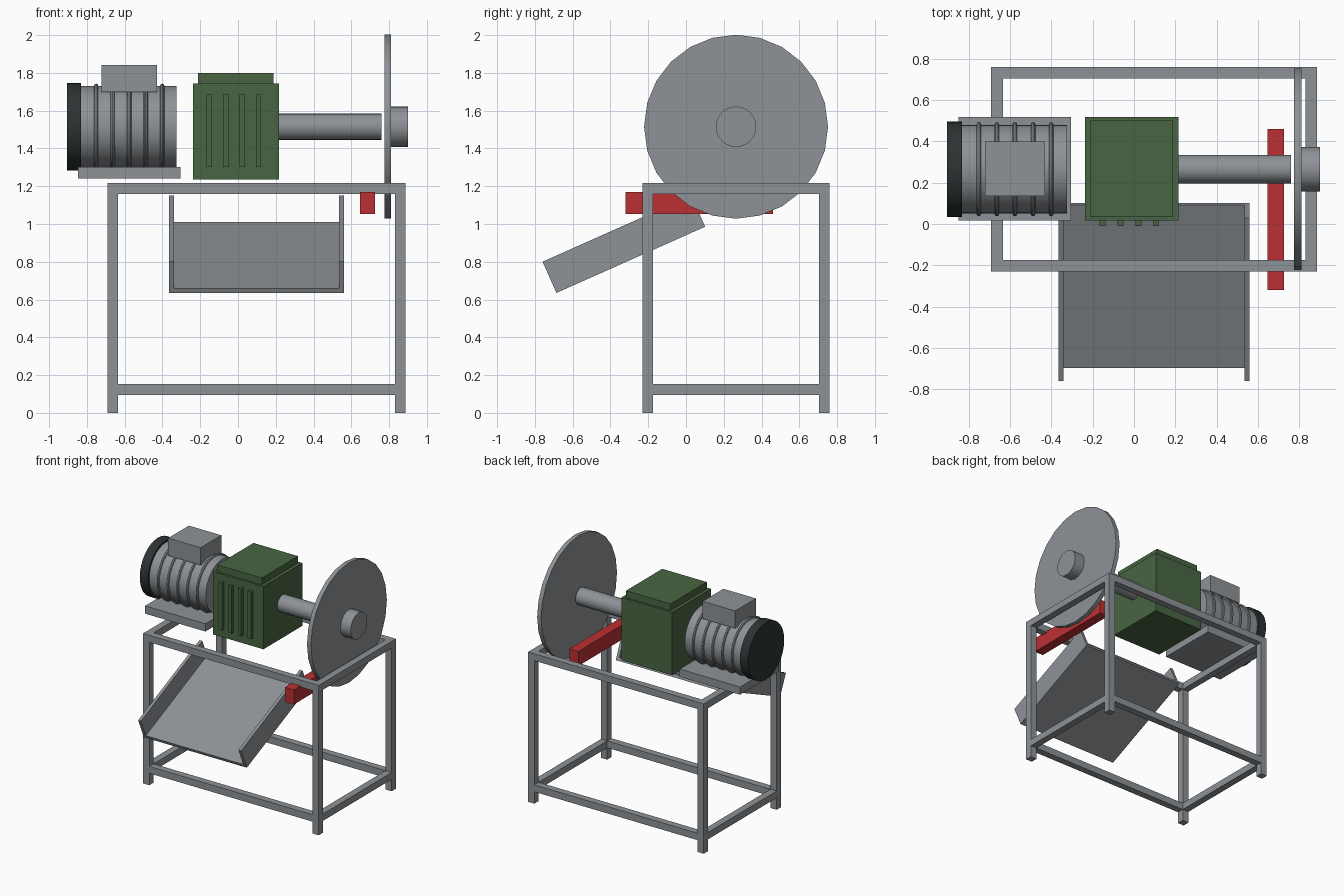
import bpy
import math
from mathutils import Matrix, Vector

cube = bpy.data.objects.get("Cube")
if cube:
    bpy.data.objects.remove(cube, do_unlink=True)


def material(name, r, g, b):
    m = bpy.data.materials.new(name)
    m.use_nodes = True
    m.diffuse_color = (r, g, b, 1)
    m.node_tree.nodes["Principled BSDF"].inputs["Base Color"].default_value = (r, g, b, 1)
    return m


STEEL = material("steel grey", 0.27, 0.29, 0.31)
GREEN = material("machine green", 0.067, 0.13, 0.056)
RED = material("safety red", 0.5, 0.03, 0.032)
DARK = material("dark cover", 0.024, 0.034, 0.033)


def finish(name, mat, smooth=False):
    ob = bpy.context.object
    ob.name = ob.data.name = name
    ob.data.materials.append(mat)
    if smooth:
        bpy.ops.object.shade_smooth_by_angle(angle=math.radians(40))
    return ob


def box(name, mat, x, y, z):
    """Box from (min, max) pairs on each axis."""
    lo, hi = Vector((x[0], y[0], z[0])), Vector((x[1], y[1], z[1]))
    bpy.ops.mesh.primitive_cube_add(size=1)
    ob = finish(name, mat)
    ob.data.transform(Matrix.Translation((lo + hi) / 2) @ Matrix.Diagonal((*(hi - lo), 1)))
    return ob


AXIS_Y, AXIS_Z = 0.265, 1.515  # common drive axis, running along x


def cylinder(name, mat, x0, x1, radius, sides=24):
    bpy.ops.mesh.primitive_cylinder_add(
        vertices=sides, radius=radius, depth=x1 - x0,
        location=((x0 + x1) / 2, AXIS_Y, AXIS_Z), rotation=(0, math.pi / 2, 0))
    return finish(name, mat, True)


# Frame: four legs joined by rails at two heights
T = 0.028
LEFT, RIGHT, FRONT, BACK = 0.858, -0.663, -0.203, 0.732


def around(c):
    return (c - T, c + T)


for sx, x in (("left", LEFT), ("right", RIGHT)):
    for sy, y in (("front", FRONT), ("back", BACK)):
        box(f"{sy}_{sx}_leg", STEEL, around(x), around(y), (0, 1.216))
for level, z in (("bottom", 0.124), ("top", 1.188)):
    for side, y in (("front", FRONT), ("back", BACK)):
        box(f"{level}_{side}_rail", STEEL, (RIGHT, LEFT), around(y), around(z))
    for side, x in (("left", LEFT), ("right", RIGHT)):
        box(f"{level}_{side}_rail", STEEL, around(x), (FRONT, BACK), around(z))

# Motor with cooling rings, end cover, foot and terminal box
cylinder("motor_body", STEEL, -0.84, -0.325, 0.215, 32)
cylinder("motor_end_cover", DARK, -0.905, -0.832, 0.232, 32)
for i in range(5):
    bpy.ops.mesh.primitive_torus_add(
        major_segments=32, minor_segments=8, major_radius=0.217, minor_radius=0.011,
        location=(-0.751 + 0.0875 * i, AXIS_Y, AXIS_Z), rotation=(0, math.pi / 2, 0))
    finish(f"motor_ring_{i + 1}", STEEL, True)
box("motor_foot", STEEL, (-0.848, -0.305), (0.018, 0.517), (1.24, 1.303))
box("terminal_box", STEEL, (-0.722, -0.43), (0.135, 0.4), (1.7, 1.842))

# Gearbox with lid and front ribs
box("gearbox", GREEN, (-0.238, 0.216), (0.018, 0.517), (1.235, 1.745))
box("gearbox_lid", GREEN, (-0.211, 0.189), (0.035, 0.5), (1.745, 1.8))
for i in range(4):
    x = -0.152 + 0.0867 * i
    box(f"gearbox_rib_{i + 1}", GREEN, (x - 0.014, x + 0.014), (-0.01, 0.02), (1.303, 1.685))

# Drive shaft, cutting disc and hub
cylinder("drive_shaft", STEEL, 0.21, 0.759, 0.069)
cylinder("disc", STEEL, 0.775, 0.81, 0.487)
cylinder("disc_hub", STEEL, 0.8, 0.9, 0.107)

# Red lever bar below the shaft
box("lever_bar", RED, (0.645, 0.725), (-0.32, 0.46), (1.052, 1.17))

# Sloping chute, built level from its lower front edge and then tilted
LENGTH, HEIGHT = 0.862, 0.181
chute = [
    box("chute_floor", STEEL, (-0.345, 0.54), (0, LENGTH), (0, 0.026)),
    box("chute_right_wall", STEEL, (-0.365, -0.34), (0, LENGTH), (0, HEIGHT)),
    box("chute_left_wall", STEEL, (0.535, 0.56), (0, LENGTH), (0, HEIGHT)),
]
for ob in chute:
    ob.location = (0, -0.686, 0.635)
    ob.rotation_euler.x = math.radians(24)
